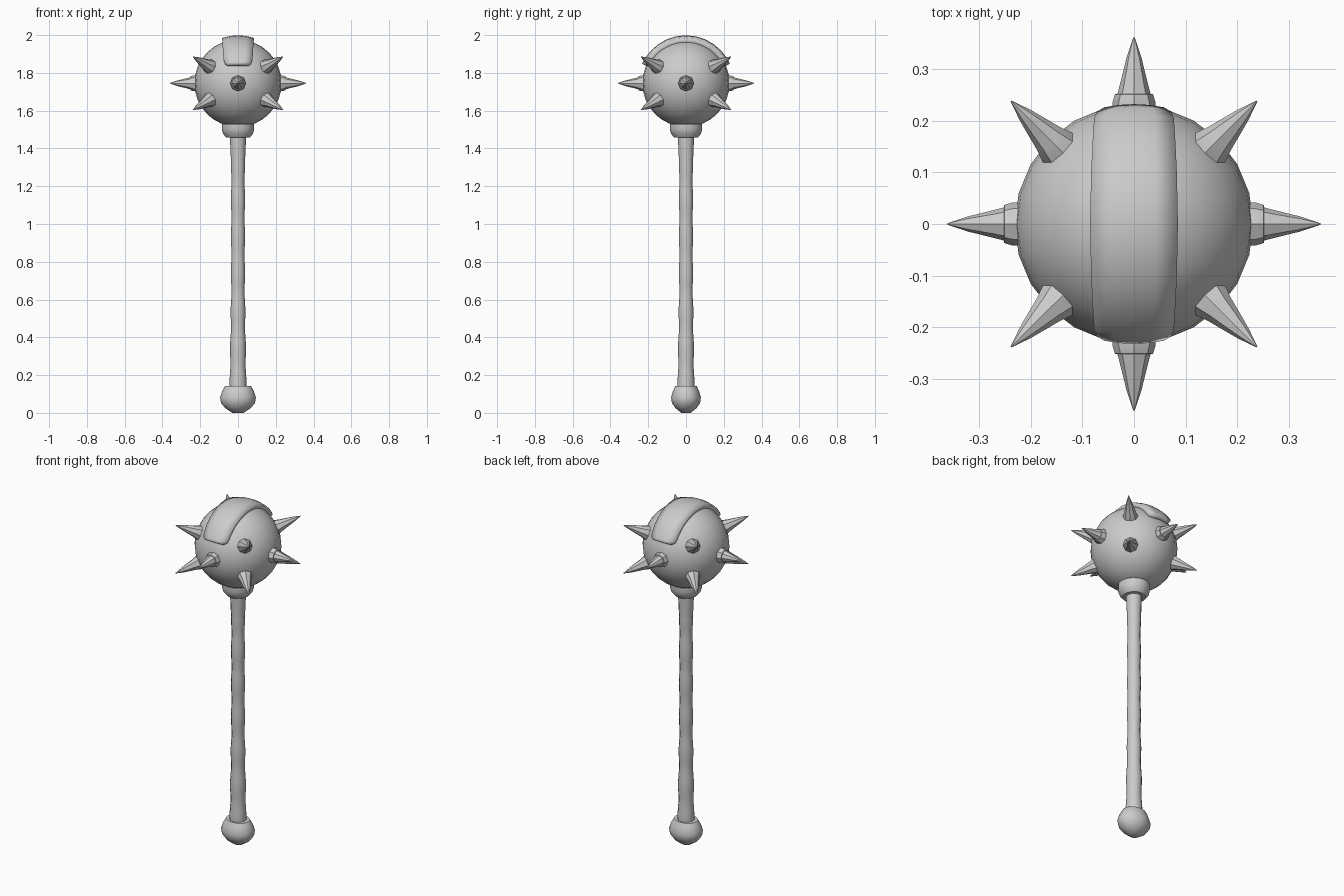
import bpy, bmesh, math
from mathutils import Vector

if "Cube" in bpy.data.objects:
    bpy.data.objects.remove(bpy.data.objects["Cube"])

HEAD = Vector((0, 0, 1.745))


def finish(bm, name, angle=40):
    bmesh.ops.remove_doubles(bm, verts=bm.verts, dist=1e-5)
    bmesh.ops.recalc_face_normals(bm, faces=bm.faces)
    me = bpy.data.meshes.new(name)
    bm.to_mesh(me)
    bm.free()
    ob = bpy.data.objects.new(name, me)
    bpy.context.collection.objects.link(ob)
    bpy.ops.object.select_all(action='DESELECT')
    ob.select_set(True)
    bpy.context.view_layer.objects.active = ob
    bpy.ops.object.shade_smooth_by_angle(angle=math.radians(angle))
    return ob


def lathe(name, profile, sides, angle=40, y_scale=1.0):
    """Closed solid of revolution from (radius, z) rings."""
    bm = bmesh.new()
    rings = []
    for r, z in profile:
        rings.append([bm.verts.new((r * math.cos(2 * math.pi * i / sides),
                                    r * y_scale * math.sin(2 * math.pi * i / sides), z))
                      for i in range(sides)])
    for a, b in zip(rings, rings[1:]):
        for i in range(sides):
            j = (i + 1) % sides
            bm.faces.new((a[i], a[j], b[j], b[i]))
    bm.faces.new(rings[0][::-1])
    bm.faces.new(rings[-1])
    return finish(bm, name, angle)


# round head
bm = bmesh.new()
bmesh.ops.create_uvsphere(bm, u_segments=24, v_segments=16, radius=0.231)
head = finish(bm, "head", 60)
head.location = HEAD

# raised curved band over the top of the head
bm = bmesh.new()
R = 0.254
stations = [(0, .085), (12, .084), (24, .083), (36, .081), (48, .079), (58, .077), (63, .072), (66, .058)]
stations = [(-t, w) for t, w in stations[:0:-1]] + stations
rows = []
for t, w in stations:
    t = math.radians(t)
    row = []
    for s in (-1, -.5, 0, .5, 1):
        x = w * s
        rr = math.sqrt(R * R - x * x)
        row.append(bm.verts.new((x, rr * math.sin(t), rr * math.cos(t))))
    rows.append(row)
for a, b in zip(rows, rows[1:]):
    for i in range(4):
        bm.faces.new((a[i], a[i + 1], b[i + 1], b[i]))
band = finish(bm, "head_band")
band.location = HEAD
solid = band.modifiers.new("thickness", 'SOLIDIFY')
solid.thickness = 0.035
solid.offset = -1
# make sure the shell thickens inward
if band.data.polygons[len(band.data.polygons) // 2].normal.z < 0:
    band.data.flip_normals()


# spikes: four collared around the equator, eight plain on the diagonals
def spike(name, direction, profile):
    ob = lathe(name, profile, 8, 35)
    ob.location = HEAD
    ob.rotation_mode = 'QUATERNION'
    ob.rotation_quaternion = Vector(direction).to_track_quat('Z', 'Y')


collared = [(.042, .20), (.042, .234), (.037, .251), (.032, .252), (.026, .275), (.015, .32), (.0015, .361)]
plain = [(.040, .20), (.040, .228), (.031, .255), (.024, .285), (.014, .325), (.0015, .364)]
for k, d in enumerate([(1, 0, 0), (-1, 0, 0), (0, 1, 0), (0, -1, 0)]):
    spike(f"equator_spike_{k + 1}", d, collared)
k = 0
for sx in (-1, 1):
    for sy in (-1, 1):
        for sz in (-1, 1):
            k += 1
            spike(f"diagonal_spike_{k}", (sx * .237, sy * .237, sz * .14), plain)

# collar ring under the head
lathe("neck_collar", [(.062, 1.457), (.079, 1.478), (.086, 1.502), (.086, 1.528), (.07, 1.545)], 16, 35)

# sleeve at the top of the shaft
lathe("shaft_sleeve", [(.036, 1.31), (.040, 1.39), (.043, 1.47)], 12)

# slightly wavy wrapped shaft, flaring toward the bottom
shaft = []
for i in range(50):
    z = 0.13 + 1.2 * i / 49
    r = .036 + .008 * max(0, 1 - (z - .13) / .5) + .0018 * math.sin(2 * math.pi * (z - .30) / .195)
    shaft.append((r, z))
lathe("shaft", shaft, 12)

# pommel, a little flattened front to back
lathe("pommel", [(.03, .003), (.066, .027), (.090, .055), (.095, .085), (.083, .12), (.068, .145)], 12, 45, y_scale=.83)
bpy.data.objects["pommel"].location.z = -.003
